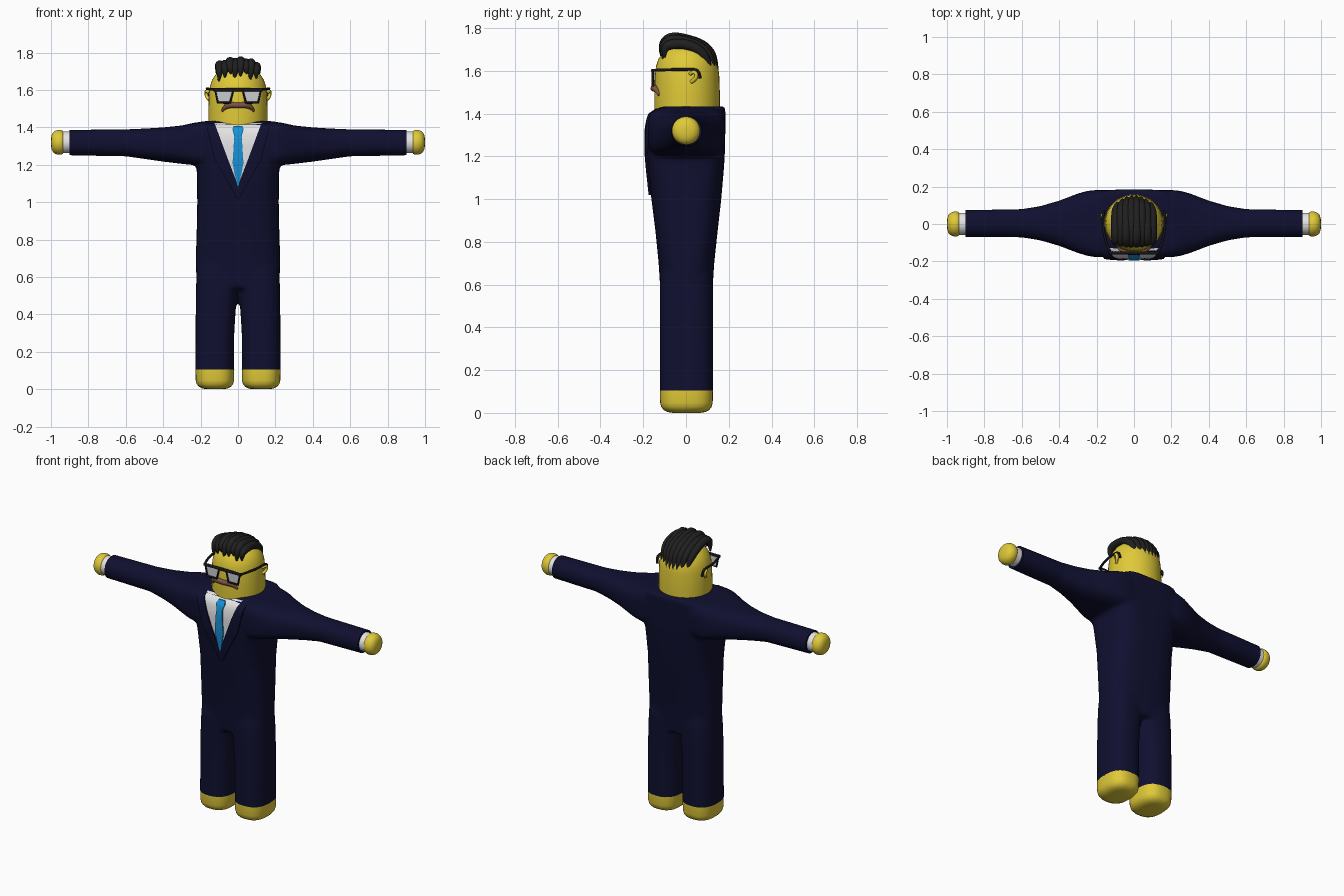
import bpy, bmesh
from math import cos, sin, pi, sqrt, copysign
from mathutils import Vector
from mathutils.bvhtree import BVHTree

if "Cube" in bpy.data.objects:
    bpy.data.objects.remove(bpy.data.objects["Cube"])


def material(name, *rgb):
    m = bpy.data.materials.new(name)
    m.use_nodes = True
    m.diffuse_color = (*rgb, 1)
    m.node_tree.nodes["Principled BSDF"].inputs["Base Color"].default_value = (*rgb, 1)
    return m


SKIN = material("yellow skin", 0.75, 0.59, 0.04)
NAVY = material("navy cloth", 0.005, 0.005, 0.03)
WHITE = material("white cloth", 0.78, 0.78, 0.78)
BLUE = material("blue tie", 0.01, 0.29, 0.68)
DARK = material("black hair", 0.014, 0.014, 0.014)
FRAME = material("black frame", 0.008, 0.008, 0.01)
LENS = material("pale lens", 0.58, 0.6, 0.62)
BROWN = material("brown moustache", 0.2, 0.09, 0.055)


def finish(obj, mat, angle=0.7):
    obj.data.materials.clear()
    obj.data.materials.append(mat)
    bpy.ops.object.select_all(action='DESELECT')
    obj.select_set(True)
    bpy.context.view_layer.objects.active = obj
    bpy.ops.object.shade_smooth_by_angle(angle=angle)
    return obj


def to_object(name, bm):
    bmesh.ops.recalc_face_normals(bm, faces=bm.faces)
    me = bpy.data.meshes.new(name)
    bm.to_mesh(me)
    bm.free()
    obj = bpy.data.objects.new(name, me)
    bpy.context.collection.objects.link(obj)
    return obj


def loft(bm, rings, axis, sides=40):
    """Closed skin over rounded-box rings: (t, low u, high u, low v, high v, power)."""
    loops = []
    for t, u0, u1, v0, v1, power in rings:
        loop = []
        for i in range(sides):
            c, s = cos(2 * pi * i / sides), sin(2 * pi * i / sides)
            u = (u0 + u1) / 2 + (u1 - u0) / 2 * copysign(abs(c) ** (2 / power), c)
            v = (v0 + v1) / 2 + (v1 - v0) / 2 * copysign(abs(s) ** (2 / power), s)
            loop.append(bm.verts.new((u, v, t) if axis == 'Z' else (t, u, v)))
        loops.append(loop)
    for a, b in zip(loops, loops[1:]):
        for i in range(sides):
            j = (i + 1) % sides
            bm.faces.new((a[i], a[j], b[j], b[i]))
    bm.faces.new(loops[0][::-1])
    bm.faces.new(loops[-1])


def mirrored(rings, side, axis):
    if side > 0:
        return rings
    if axis == 'X':
        return [(-r[0], *r[1:]) for r in rings]
    return [(r[0], -r[2], -r[1], *r[3:]) for r in rings]


def lofted(name, rings, axis, mat):
    bm = bmesh.new()
    loft(bm, rings, axis)
    return finish(to_object(name, bm), mat)


def tube(name, points, radii, mat, bevel=1.0, cyclic=False, kind='NURBS'):
    cu = bpy.data.curves.new(name, 'CURVE')
    cu.dimensions = '3D'
    cu.bevel_depth, cu.bevel_resolution, cu.use_fill_caps = bevel, 3, True
    sp = cu.splines.new(kind)
    sp.points.add(len(points) - 1)
    for p, co, r in zip(sp.points, points, radii):
        p.co, p.radius = (*co, 1), r
    sp.use_cyclic_u = cyclic
    if kind == 'NURBS':
        sp.order_u, sp.use_endpoint_u, sp.resolution_u = 3, True, 5
    obj = bpy.data.objects.new(name, cu)
    bpy.context.collection.objects.link(obj)
    bpy.ops.object.select_all(action='DESELECT')
    obj.select_set(True)
    bpy.context.view_layer.objects.active = obj
    bpy.ops.object.convert(target='MESH')
    return finish(bpy.context.object, mat, 1.0)


# Suit: torso, sleeves and trouser legs fused into one smooth skin
torso = [(0.54, 0.222, -0.118, 0.122, 2.6), (0.7, 0.226, -0.128, 0.132, 2.8),
         (0.85, 0.221, -0.143, 0.148, 3), (1.0, 0.218, -0.162, 0.165, 3),
         (1.15, 0.22, -0.178, 0.178, 3.5), (1.22, 0.222, -0.184, 0.182, 4),
         (1.32, 0.21, -0.184, 0.184, 5), (1.38, 0.2, -0.174, 0.184, 6),
         (1.415, 0.195, -0.15, 0.184, 6), (1.434, 0.185, -0.11, 0.182, 6)]
sleeve = [(0.1, -0.178, 0.18, 1.2, 1.43, 4.5), (0.2, -0.178, 0.182, 1.197, 1.43, 4.5),
          (0.25, -0.17, 0.177, 1.2, 1.422, 4), (0.3, -0.155, 0.163, 1.205, 1.41, 3.3),
          (0.4, -0.117, 0.125, 1.217, 1.4, 2.7), (0.5, -0.088, 0.096, 1.231, 1.394, 2.4),
          (0.6, -0.072, 0.08, 1.245, 1.39, 2.2), (0.94, -0.069, 0.074, 1.251, 1.387, 2.2)]
leg = [(0.06, 0.02, 0.228, -0.123, 0.127, 2.6), (0.3, 0.02, 0.227, -0.123, 0.127, 2.6),
       (0.43, 0.012, 0.226, -0.123, 0.127, 2.6), (0.53, -0.002, 0.225, -0.123, 0.127, 2.6),
       (0.62, -0.02, 0.222, -0.122, 0.126, 2.6), (0.7, -0.03, 0.215, -0.11, 0.115, 2.6)]
bm = bmesh.new()
loft(bm, [(z, -w, w, y0, y1, n) for z, w, y0, y1, n in torso], 'Z')
for side in (1, -1):
    loft(bm, mirrored(sleeve, side, 'X'), 'X')
    loft(bm, mirrored(leg, side, 'Z'), 'Z')
rough = to_object("suit_rough", bm)
remesh = rough.modifiers.new("fuse", 'REMESH')
remesh.mode, remesh.voxel_size = 'VOXEL', 0.012
smooth = rough.modifiers.new("soften", 'SMOOTH')
smooth.factor, smooth.iterations = 0.5, 7
graph = bpy.context.evaluated_depsgraph_get()
bm = bmesh.new()
bm.from_mesh(rough.evaluated_get(graph).to_mesh())
bpy.data.objects.remove(rough)
# Crisp hems at the wrists and ankles
for co, no in (((0.9, 0, 0), (1, 0, 0)), ((-0.9, 0, 0), (-1, 0, 0)), ((0, 0, 0.105), (0, 0, -1))):
    bmesh.ops.bisect_plane(bm, geom=bm.verts[:] + bm.edges[:] + bm.faces[:],
                           plane_co=co, plane_no=no, clear_outer=True)
bmesh.ops.holes_fill(bm, edges=[e for e in bm.edges if e.is_boundary], sides=0)
surface = BVHTree.FromBMesh(bm)
finish(to_object("suit", bm), NAVY)


def plate(name, rows, lift, mat, depth, columns=8, steps=8):
    """Cloth panel laid on the suit front; rows are (z, x start, x end)."""
    bm = bmesh.new()
    grid = []
    for k, (a, b) in enumerate(zip(rows, rows[1:])):
        for s in range(steps + (k == len(rows) - 2)):
            z, x0, x1 = Vector(a).lerp(Vector(b), s / steps)
            line = []
            for c in range(columns + 1):
                x = x0 + (x1 - x0) * c / columns
                hit = surface.ray_cast(Vector((x, -1, z)), Vector((0, 1, 0)))[0]
                line.append(bm.verts.new((x, (hit.y if hit else -0.12) - lift, z)))
            grid.append(line)
    panel = []
    for a, b in zip(grid, grid[1:]):
        for i in range(columns):
            panel.append(bm.faces.new((a[i], a[i + 1], b[i + 1], b[i])))
    back = bmesh.ops.extrude_face_region(bm, geom=panel)["geom"]
    for v in back:
        if isinstance(v, bmesh.types.BMVert):
            v.co.y += depth
    return finish(to_object(name, bm), mat)


# Shirt front, tie and lapels
plate("shirt_front", [(1.085, -0.003, 0.003), (1.424, -0.135, 0.135)], 0.003, WHITE, 0.008, 16, 20)
plate("tie", [(1.085, -0.002, 0.002), (1.15, -0.018, 0.018), (1.21, -0.029, 0.029),
              (1.355, -0.02, 0.02), (1.39, -0.03, 0.03), (1.408, -0.022, 0.022)],
      0.011, BLUE, 0.012)
lapel = [(1.02, 0, 0.006), (1.09, 0, 0.045), (1.23, 0.054, 0.125), (1.424, 0.126, 0.172)]
for side, label in ((1, "left"), (-1, "right")):
    plate(label + "_lapel", [(z, side * a, side * b) for z, a, b in lapel], 0.011, NAVY, 0.014)

# Hands, cuffs and feet
cuff = [(t, -0.058, 0.06, 1.262, 1.378, 2) for t in (0.88, 0.945)]
hand = [(t, -r, r, 1.32 - r, 1.32 + r, 2) for t, r in
        ((0.932, 0.052), (0.936, 0.061), (0.945, 0.066), (0.965, 0.066), (0.98, 0.06),
         (0.99, 0.051), (0.997, 0.036), (1.0, 0.015))]
foot = [(z, 0.02 + d, 0.227 - d, -0.122 + d, 0.126 - d, 2.6) for z, d in
        ((0, 0.06), (0.004, 0.036), (0.013, 0.018), (0.028, 0.006), (0.048, 0.001), (0.106, 0))]
for side, label in ((1, "left"), (-1, "right")):
    lofted(label + "_cuff", mirrored(cuff, side, 'X'), 'X', WHITE)
    lofted(label + "_hand", mirrored(hand, side, 'X'), 'X', SKIN)
    lofted(label + "_foot", mirrored(foot, side, 'Z'), 'Z', SKIN)

# Head
lofted("head", [(z, -r, r, 0.005 - r * 0.97, 0.005 + r * 0.97, 2) for z, r in
                ((1.36, 0.156), (1.42, 0.158), (1.5, 0.158), (1.58, 0.155), (1.62, 0.15),
                 (1.655, 0.138), (1.685, 0.118), (1.71, 0.09), (1.726, 0.055), (1.732, 0.02))],
       'Z', SKIN)

# Hair: tapered locks swept from the fringe over the crown to the nape
path = [(-0.112, 1.672), (-0.118, 1.715), (-0.075, 1.756), (0.01, 1.748),
        (0.09, 1.718), (0.138, 1.655), (0.15, 1.6)]
thick = [0.004, 0.021, 0.025, 0.024, 0.024, 0.019, 0.003]
for i in range(8):
    x = -0.098 + 0.028 * i
    bend = sqrt(1 - (x / 0.155) ** 2)
    tip = 0.016 * (i % 3 - 1)
    pts = []
    for k, (y, z) in enumerate(path):
        drop = 2.4 * x * x * (1 if k > 1 else 0.4)
        wave = tip if k in (0, 6) else 0.006 * (-1) ** i if k == 2 else 0
        narrow = 0.85 if k > 4 else 1
        pts.append((x * narrow + tip * 0.3 * (k == 0), y * (bend if k > 2 else 0.5 + bend / 2),
                    z - drop + wave - 0.045 * (k == 6) * (bend - 0.8) * 5))
    tube("hair_lock", pts, thick, DARK)

# Glasses: trapezoid rims with lenses, bridge bar and hooked temples
Y = -0.155
rim = [(0.026, 1.597), (0.122, 1.597), (0.108, 1.532), (0.042, 1.532)]
tube("brow_bar", [(-0.132, Y, 1.601), (0.132, Y, 1.601)], [1, 1], FRAME, 0.009, kind='POLY')
for side, label in ((1, "left"), (-1, "right")):
    pts = [(side * x, Y, z) for x, z in rim]
    tube(label + "_rim", pts, [1] * 4, FRAME, 0.0075, True, 'POLY')
    bm = bmesh.new()
    front = bm.faces.new([bm.verts.new(p) for p in pts])
    ext = bmesh.ops.extrude_face_region(bm, geom=[front])["geom"]
    bmesh.ops.translate(bm, vec=(0, 0.006, 0), verts=[v for v in ext if isinstance(v, bmesh.types.BMVert)])
    finish(to_object(label + "_lens", bm), LENS)
    tube(label + "_temple", [(side * x, y, z) for x, y, z in
         ((0.128, Y, 1.602), (0.15, -0.1, 1.605), (0.166, -0.02, 1.606), (0.166, 0.04, 1.608),
          (0.164, 0.062, 1.595), (0.16, 0.066, 1.565))], [1] * 6, FRAME, 0.007)
    # Ears
    tube(label + "_ear", [(side * x, y, z) for x, y, z in
         ((0.154, 0.02, 1.585), (0.168, 0.03, 1.597), (0.17, 0.05, 1.588),
          (0.168, 0.045, 1.56), (0.154, 0.025, 1.548))], [1] * 5, SKIN, 0.009)

# Moustache: drooping arch hugging the face
arch = [(-0.086, 1.486), (-0.072, 1.508), (-0.04, 1.521), (0, 1.517),
        (0.04, 1.521), (0.072, 1.508), (0.086, 1.486)]
tube("moustache", [(x, 0.003 - sqrt(0.156 ** 2 - x * x), z) for x, z in arch],
     [0.005, 0.012, 0.017, 0.014, 0.017, 0.012, 0.005], BROWN)
